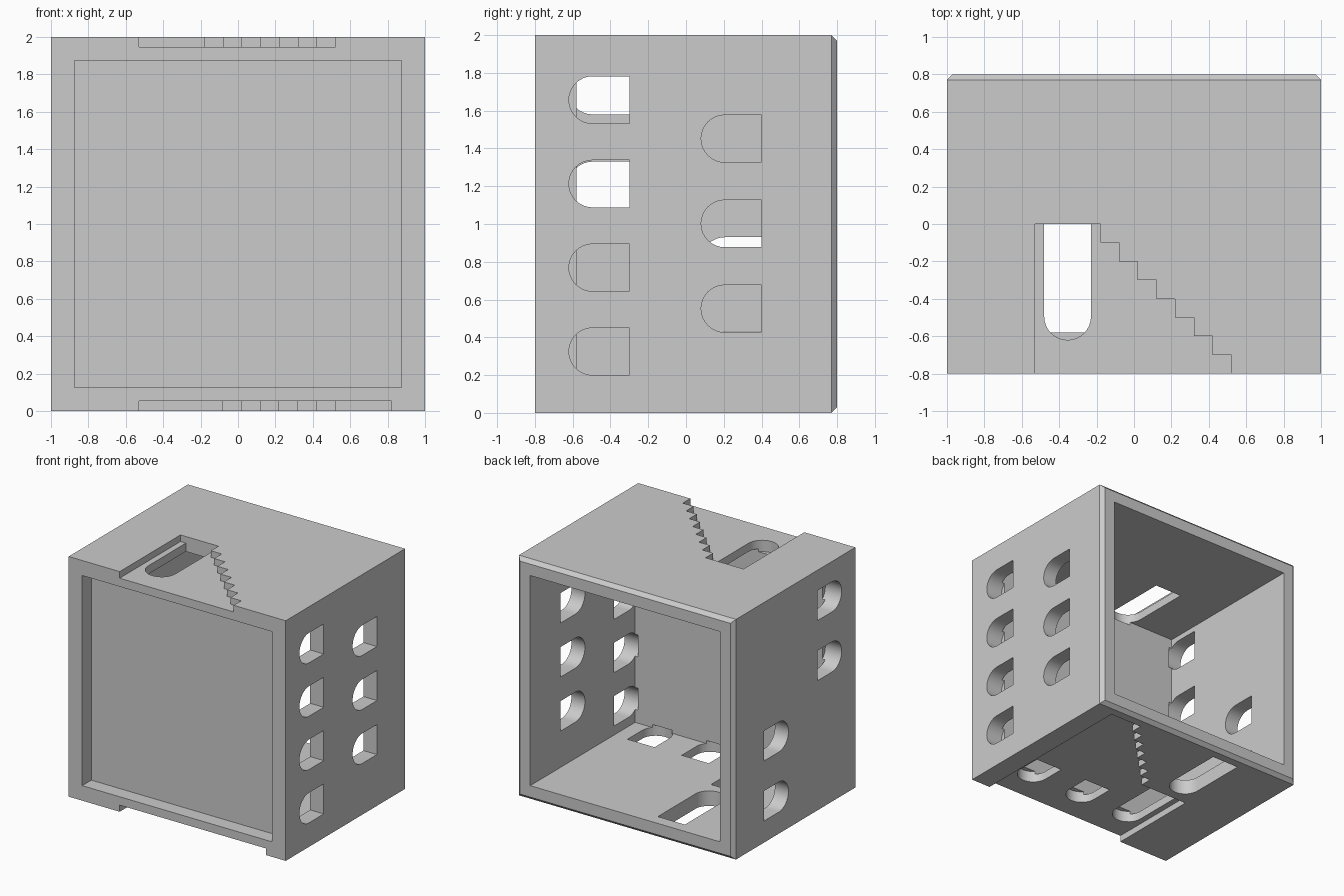
import bpy, bmesh, math
from mathutils import Vector

if "Cube" in bpy.data.objects:
    bpy.data.objects.remove(bpy.data.objects["Cube"])

WALL, GROOVE, R = 0.125, 0.055, 0.125


def make_object(name, bm):
    bmesh.ops.recalc_face_normals(bm, faces=bm.faces)
    me = bpy.data.meshes.new(name)
    bm.to_mesh(me)
    bm.free()
    ob = bpy.data.objects.new(name, me)
    bpy.context.collection.objects.link(ob)
    return ob


def prism(name, points, axis, lo, hi):
    """Closed prism; axis 'x' takes (y, z) points, axis 'z' takes (x, y) points."""
    bm = bmesh.new()

    def place(p, t):
        return (t, p[0], p[1]) if axis == 'x' else (p[0], p[1], t)
    a = [bm.verts.new(place(p, lo)) for p in points]
    b = [bm.verts.new(place(p, hi)) for p in points]
    n = len(points)
    bm.faces.new(a)
    bm.faces.new(b)
    for i in range(n):
        bm.faces.new((a[i], a[(i + 1) % n], b[(i + 1) % n], b[i]))
    return make_object(name, bm)


def arch(flat, tip, mid, segs=16):
    """Arch outline: flat end at 'flat', rounded end at 'tip', centred on 'mid'."""
    c = tip + R
    pts = [(flat, mid - R)]
    for i in range(segs + 1):
        a = -math.pi / 2 + math.pi * i / segs
        pts.append((c - R * math.cos(a), mid + R * math.sin(a)))
    pts.append((flat, mid + R))
    return pts


# Block body: rings swept from the front panel, around the outside, to the inner cavity
rings = [(-0.68, 1 - WALL), (-0.8, 1 - WALL), (-0.8, 1.0), (0.77, 1.0),
         (0.8, 0.97), (0.8, 1 - WALL), (-0.58, 1 - WALL)]
bm = bmesh.new()
loops = [[bm.verts.new((sx * h, y, 1 + sz * h))
          for sx, sz in ((-1, -1), (1, -1), (1, 1), (-1, 1))] for y, h in rings]
for a, b in zip(loops, loops[1:]):
    for i in range(4):
        j = (i + 1) % 4
        bm.faces.new((a[i], a[j], b[j], b[i]))
bm.faces.new(loops[0])
bm.faces.new(loops[-1])
body = make_object("block_body", bm)

cutters = []

# Stepped groove in the top, steps descending to the front
top = [(-0.53, -0.9), (-0.53, 0.0), (-0.18, 0.0)]
for i in range(8):
    x, y = -0.18 + 0.1 * i, -0.1 * (i + 1)
    top.append((x, y if i < 7 else -0.9))
    if i < 7:
        top.append((x + 0.1, y))
cutters.append(prism("top_groove_cutter", top, 'z', 2 - GROOVE, 2.1))

# Stepped groove in the underside, steps running to the back
base = [(-0.53, -0.9), (-0.53, 0.0), (-0.08, 0.0)]
for i in range(7):
    x, y = -0.08 + 0.1 * i, 0.1 * (i + 1)
    base.append((x, y))
    base.append((x + 0.1 if i < 6 else 0.82, y))
base.append((0.82, -0.9))
cutters.append(prism("base_groove_cutter", base, 'z', -0.1, GROOVE))

# Side windows: (side, flat end y, rounded end y, bottom z)
windows = [(1, -0.3, -0.62, 0.2 + 0.444 * i) for i in range(4)]
windows += [(1, 0.4, 0.08, 0.427 + 0.45 * i) for i in range(3)]
windows += [(-1, -0.3, -0.62, z) for z in (1.08, 1.58)]
windows += [(-1, 0.4, 0.08, z) for z in (0.18, 0.68)]
for side, flat, tip, z in windows:
    lo, hi = sorted((side * 0.85, side * 1.1))
    cutters.append(prism("window_cutter", arch(flat, tip, z + R), 'x', lo, hi))

# Slots through the top and bottom walls: (centre x, flat end y, rounded end y, z range)
slots = [(-0.355, 0.0, -0.62, 1.85, 2.2), (-0.355, 0.0, -0.62, -0.2, 0.15),
         (-0.355, 0.7, 0.08, -0.2, 0.15), (0.125, -0.3, -0.62, -0.2, 0.15),
         (0.625, -0.3, -0.62, -0.2, 0.15)]
for cx, flat, tip, lo, hi in slots:
    pts = [(b, a) for a, b in arch(flat, tip, cx)]
    cutters.append(prism("slot_cutter", pts, 'z', lo, hi))

# Cut everything, then drop the cutters
bpy.context.view_layer.objects.active = body
body.select_set(True)
for c in cutters:
    c.hide_render = True
    m = body.modifiers.new("cut", 'BOOLEAN')
    m.operation, m.solver, m.object = 'DIFFERENCE', 'EXACT', c
    bpy.ops.object.modifier_apply(modifier=m.name)
    bpy.data.objects.remove(c)

bpy.ops.object.shade_smooth_by_angle(angle=math.radians(25))
